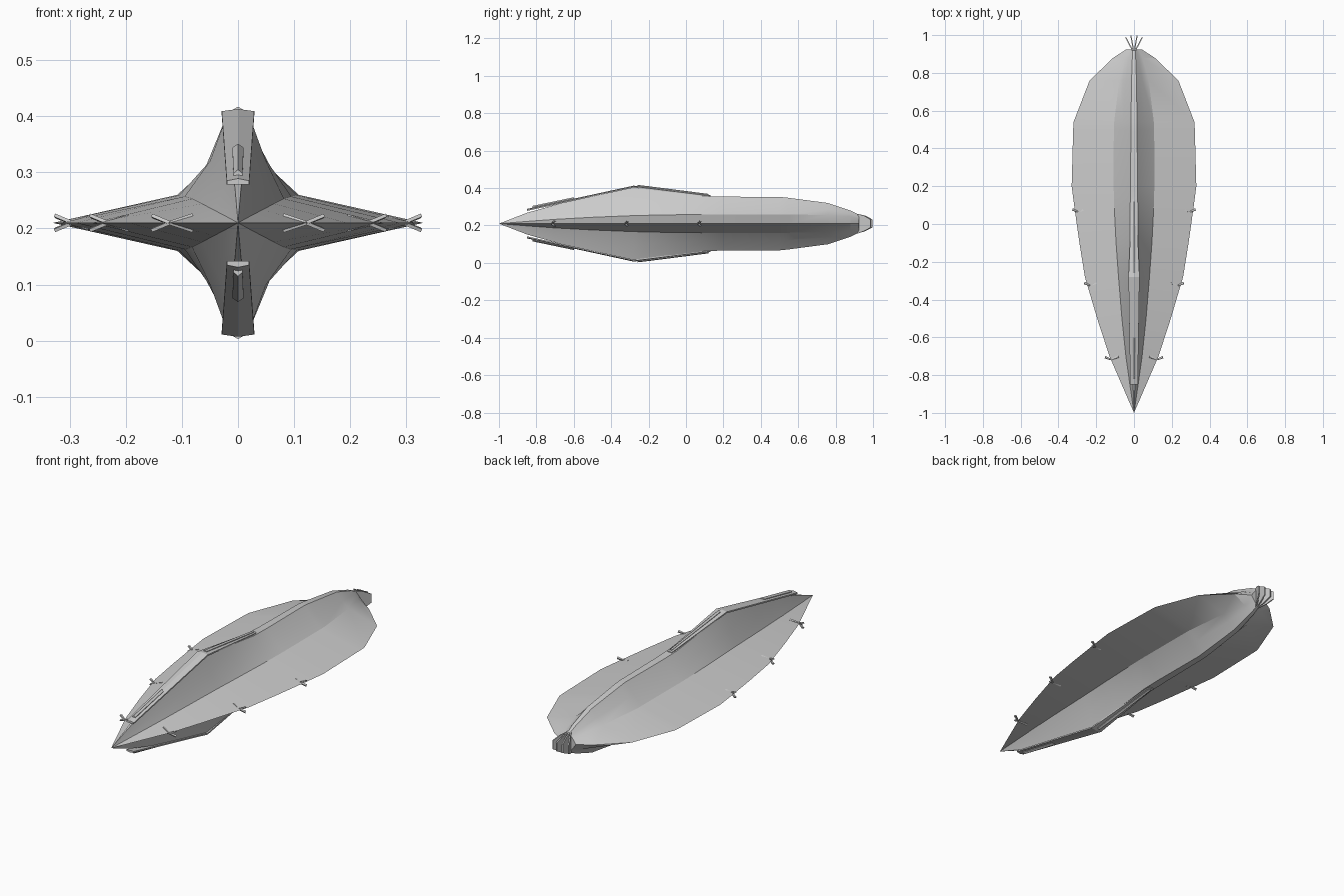
import bpy, bmesh, math
from mathutils import Vector, Matrix

if "Cube" in bpy.data.objects:
    bpy.data.objects.remove(bpy.data.objects["Cube"])

ZC = 0.21


def make(name, verts, faces, smooth=None):
    me = bpy.data.meshes.new(name)
    me.from_pydata(verts, [], faces)
    bm = bmesh.new()
    bm.from_mesh(me)
    bmesh.ops.remove_doubles(bm, verts=bm.verts, dist=1e-5)
    bmesh.ops.recalc_face_normals(bm, faces=bm.faces)
    bm.to_mesh(me)
    bm.free()
    ob = bpy.data.objects.new(name, me)
    bpy.context.collection.objects.link(ob)
    if smooth:
        bpy.ops.object.select_all(action='DESELECT')
        ob.select_set(True)
        bpy.context.view_layer.objects.active = ob
        bpy.ops.object.shade_smooth_by_angle(angle=math.radians(smooth))
    return ob


def loft(name, rings, smooth=None):
    n = len(rings[0])
    verts = [p for r in rings for p in r]
    faces = [list(range(n))[::-1], [len(verts) - n + i for i in range(n)]]
    for k in range(len(rings) - 1):
        for i in range(n):
            j = (i + 1) % n
            faces.append([k*n + i, k*n + j, k*n + n + j, k*n + n + i])
    return make(name, verts, faces, smooth)


# Hull stations: y, edge half-width, shoulder x, shoulder height, ridge half-width, ridge height
stations = [
    (-0.85, .065, .022, .012, .005, .058),
    (-0.70, .130, .043, .023, .010, .100),
    (-0.50, .195, .064, .034, .015, .150),
    (-0.28, .260, .082, .043, .019, .194),
    (-0.10, .289, .095, .047, .020, .172),
    (0.10, .317, .105, .049, .020, .147),
    (0.20, .330, .108, .050, .019, .144),
    (0.50, .322, .107, .050, .016, .143),
    (0.54, .320, .105, .049, .016, .139),
    (0.76, .235, .078, .046, .013, .110),
    (0.88, .110, .045, .038, .009, .070),
    (0.925, .040, .022, .026, .006, .048),
]


def hull_ring(y, w, s, h, r, H):
    mid = ((s * .5 + r * .5) * .98, h + (H - h) * .45)
    q = [(w, 0), (s, h), mid, (r, H)]
    top = q + [(-x, z) for x, z in reversed(q)]
    ring = top + [(x, -z) for x, z in reversed(top[1:-1])]
    return [(x, y, ZC + z) for x, z in ring]


rings = [[(0, -1, ZC)] * 14] + [hull_ring(*s) for s in stations]
loft("hull", rings, 22)

# Roof-shaped spine plates and raised ribs, above and below
plate = [(-.85, .079, .020), (-.28, .203, .029), (.13, .152, .012)]
front_rib = [(-.82, .092, .008), (-.60, .138, .010)]
mid_rib = [(-.26, .206, .009), (-.20, .199, .009), (.12, .158, .005)]


def spine(name, pts, sign, drop, peak):
    rings = []
    for y, z, w in pts:
        prof = [(-w, z - drop), (-w, z - .004), (0, z + peak), (w, z - .004), (w, z - drop)]
        rings.append([(x, y, ZC + sign * v) for x, v in prof])
    loft(name, rings)


for label, sign in (("upper", 1), ("lower", -1)):
    spine(label + "_spine_plate", plate, sign, .011, .0)
    spine(label + "_front_rib", front_rib, sign, .012, .003)
    spine(label + "_middle_rib", mid_rib, sign, .010, .001)


# Thin flaring blade along local x
def blade(name, length, w0, w1, thick, mat):
    rings = []
    for x, w in ((0, w0), (length, w1)):
        rings.append([mat @ Vector((x, a * w, b * thick))
                      for a, b in ((-1, -1), (1, -1), (1, 1), (-1, 1))])
    loft(name, rings)


# Crossed edge antennas along both wing edges
for i, (x, y, inner) in enumerate([(.122, -.71, .045), (.232, -.318, .04), (.295, .072, .03)]):
    for side in (1, -1):
        for up in (1, -1):
            for out in (1, -1):
                base = Vector((side * x, y - .008, ZC))
                d = Vector((side * out, .42, up * .4 if out > 0 else up * .32)).normalized()
                v = Vector((0, .3, 1 * up)).cross(d).normalized()
                n = d.cross(v)
                m = Matrix((d, v, n)).transposed().to_4x4()
                m.translation = base
                blade("edge_antenna_%d" % i, .035 if out > 0 else inner, .003, .006, .003, m)

# Fanned tail blades
for ang in (-28, -10, 10, 28):
    m = (Matrix.Translation((0, .905, ZC)) @ Matrix.Rotation(math.radians(90 + ang), 4, 'Z')
         @ Matrix.Rotation(math.radians(90), 4, 'X'))
    out = [(0, -.035), (.015, -.052), (.055, -.04), (.094, -.02),
           (.094, .022), (.055, .042), (.015, .052), (0, .035)]
    loft("tail_blade", [[m @ Vector((a, b, t)) for a, b in out] for t in (-.003, .003)])
